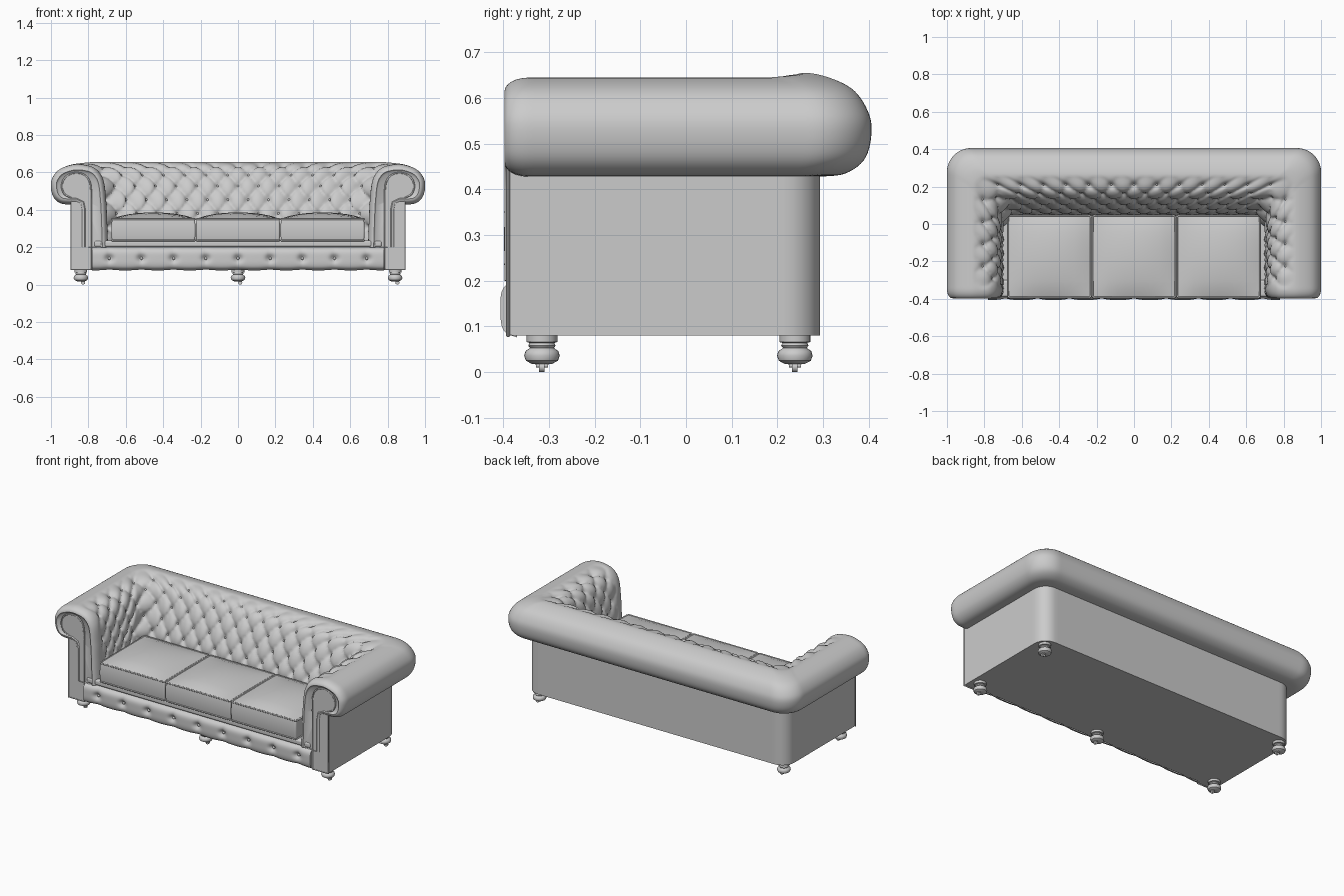
import bpy, bmesh, math
from mathutils import Vector, Matrix

if "Cube" in bpy.data.objects:
    bpy.data.objects.remove(bpy.data.objects["Cube"])

def finish(name, bm, mirror=False, bevel=0, angle=40):
    me = bpy.data.meshes.new(name)
    bmesh.ops.recalc_face_normals(bm, faces=bm.faces[:])
    bm.to_mesh(me); bm.free()
    ob = bpy.data.objects.new(name, me)
    bpy.context.collection.objects.link(ob)
    bpy.context.view_layer.objects.active = ob
    for o in bpy.context.selected_objects:
        o.select_set(False)
    ob.select_set(True)
    bpy.ops.object.shade_smooth_by_angle(angle=math.radians(angle))
    if bevel:
        m = ob.modifiers.new("Bevel", 'BEVEL')
        m.width, m.segments, m.limit_method = bevel, 3, 'ANGLE'
        m.angle_limit = math.radians(45)
    if mirror:
        ob.modifiers.new("Mirror", 'MIRROR')
    return ob

def skin(rings, closed=True, caps=(False, False)):
    bm = bmesh.new()
    vs = [[bm.verts.new(p) for p in r] for r in rings]
    n = len(rings[0])
    for a, b in zip(vs, vs[1:]):
        for j in range(n if closed else n - 1):
            k = (j + 1) % n
            bm.faces.new((a[j], a[k], b[k], b[j]))
    if caps[0]: bm.faces.new(vs[0])
    if caps[1]: bm.faces.new(vs[-1])
    return bm

def spline(pts, sub=12):
    P = [Vector(p) for p in pts]
    P = [2 * P[0] - P[1]] + P + [2 * P[-1] - P[-2]]
    out = []
    for a, b, c, d in zip(P, P[1:], P[2:], P[3:]):
        for s in range(sub):
            t = s / sub
            out.append(0.5 * (2*b + (c - a)*t + (2*a - 5*b + 4*c - d)*t*t + (3*b - a - 3*c + d)*t**3))
    return out + [P[-2]]

def box(name, x0, x1, y0, y1, z0, z1, bevel=0.01):
    bm = bmesh.new()
    bmesh.ops.create_cube(bm, size=1, matrix=Matrix.Translation(((x0+x1)/2, (y0+y1)/2, (z0+z1)/2))
                          @ Matrix.Diagonal((x1-x0, y1-y0, z1-z0, 1)))
    return finish(name, bm, bevel=bevel)

def piping(name, pts, r=0.005, mirror=False):
    cu = bpy.data.curves.new(name, 'CURVE')
    cu.dimensions, cu.bevel_depth, cu.bevel_resolution = '3D', r, 2
    sp = cu.splines.new('POLY')
    sp.points.add(len(pts) - 1)
    for q, p in zip(sp.points, pts):
        q.co = (*p, 1)
    sp.use_cyclic_u = True
    ob = bpy.data.objects.new(name, cu)
    bpy.context.collection.objects.link(ob)
    if mirror:
        ob.modifiers.new("Mirror", 'MIRROR')

# U-shaped plan path, half of it: back centre (0) -> corner -> arm front (132)
NB, NC, NT = 72, 84, 132
def plan(i, da, db, yf):
    w, yb, r = 0.9 + da, 0.3 + db, 0.08 + max(0, da) * 0.5
    if i <= NB:
        return (w - r) * i / NB, yb
    if i <= NC:
        t = (i - NB) / (NC - NB) * math.pi / 2
        return w - r + r * math.sin(t), yb - r + r * math.cos(t)
    return w, yb - r + (yf - yb + r) * (i - NC) / (NT - NC)

# Rolled arm and back section: arm offset, back offset, height, extra back height
prof = [(-.205, -.27, .2, 0), (-.2, -.25, .35, 0), (-.195, -.22, .45, 0), (-.18, -.175, .56, 0),
        (-.135, -.13, .622, .006), (-.06, -.06, .643, .01), (0, 0, .638, .01), (.06, .065, .612, .006),
        (.095, .1, .565, 0), (.1, .105, .515, 0), (.085, .09, .465, 0), (.05, .05, .435, 0),
        (0, 0, .428, 0), (-.05, -.05, .428, 0)]
fine, STEP = spline(prof, 40), 0.0094
sec, acc = [fine[0]], 0
for a, b in zip(fine, fine[1:]):
    acc += math.hypot(b[0] - a[0], b[2] - a[2])
    if acc >= STEP:
        sec.append(b); acc -= STEP
sec += [Vector((-.05, -.05, z, 0)) for z in (.4, .3, .2)]
n = len(sec)
J0 = min(range(n // 2), key=lambda j: abs(sec[j][0] + .06))
nrm = []
for j in range(n):
    d = sec[min(j + 1, n - 1)] - sec[max(j - 1, 0)]
    nrm.append(Vector((d[2], -d[0])).normalized())

def roll_point(i, j, inset, yf=-.345):
    p, m = sec[j], nrm[j]
    x, y = plan(i, p[0] + m[0] * inset, p[1] + m[0] * inset, yf)
    k = min(1, max(0, (NC - i) / (NC - NB)))
    return Vector((x, y, p[2] + p[3] * k + m[1] * inset))

def tuft(i, j):
    v = j - J0
    a, b = i / 12 + v / 16, i / 12 - v / 16
    s = abs(math.sin(math.pi * a) * math.sin(math.pi * b)) ** 0.6
    da, db = a - round(a), b - round(b)
    hole = math.exp(-(da * da + db * db) / 0.03) if (round(a) + round(b)) % 1 == 0 else 0
    fade = max(0, 1 - max(0, v) / 6) * min(1, (NT - i) / 6)
    return (0.016 * (1 - s) + 0.014 * hole) * fade

rings = [[roll_point(i, j, tuft(i, j)) for j in range(n)] for i in range(NT + 1)]
buttons = [rings[i][j] for i in range(0, NT - 5) for j in range(J0 + 1) if sec[j][2] > .33 and
           ((i % 12 == 0 and (J0 - j) % 16 == 0) or (i % 12 == 6 and (J0 - j) % 16 == 8))]
for k in range(1, 7):
    t = k / 6 * math.pi / 2
    rings.append([roll_point(NT, j, .03 * (1 - math.cos(t)), -.345 - .052 * math.sin(t)) for j in range(n)])
rings.append([roll_point(NT, j, .04, -.385) for j in range(n)])
finish("tufted_arms_and_back", skin(rings, caps=(False, True)), mirror=True, angle=60)

# Plain outer walls
walls = []
for i in range(0, NT + 1, 2):
    walls.append([(*plan(i, d, d, -.38), z) for d, z in ((-.007, .08), (-.007, .5), (-.09, .5), (-.09, .08))])
finish("outer_walls", skin(walls, caps=(False, True)), mirror=True)
box("seat_base", -.84, .84, -.37, .25, .08, .225, 0)

# Front rail with a row of buttons
grid = []
rail_buttons = [(k - 4) * .172 for k in range(9)]
for i in range(157):
    x = -.78 + i * .01
    near = min(abs(x - b) for b in rail_buttons)
    row = []
    for j in range(17):
        t = j / 16 * 2 - 1
        puff = .036 * (1 - t ** 4) ** .6
        dip = .02 * math.exp(-(near / .02) ** 2 - (t / .3) ** 2) + .007 * math.exp(-near / .02) * (1 - t ** 4)
        wave = -.004 * (1 - math.exp(-(near / .04) ** 2)) * (t < -.5)
        row.append((x, -.37 - puff + dip, .14 + .06 * t + wave))
    grid.append(row)
finish("front_rail", skin(grid, closed=False, caps=(True, True)), angle=60)
box("rail_lip", -.77, .77, -.39, -.3, .2, .236, .012)

# Buttons
def button_set(name, pts, mirror):
    bm = bmesh.new()
    for p in pts:
        bmesh.ops.create_uvsphere(bm, u_segments=10, v_segments=6, radius=.008, matrix=Matrix.Translation(p))
    finish(name, bm, mirror)
button_set("tuft_buttons", buttons, True)
button_set("rail_buttons", [(x, -.384, .14) for x in rail_buttons], False)

# Arm front panels with scroll top and piping
top = spline([(.785, .45), (.79, .54), (.82, .585), (.87, .597), (.92, .577), (.942, .53), (.928, .485), (.893, .465)], 5)
outline = [Vector((.785, .08))] + top + [Vector((.893, .08))]
finish("arm_front_panel", skin([[(p.x, y, p.y) for p in outline] for y in (-.391, -.34)], caps=(True, True)),
       mirror=True, bevel=.004)
piping("arm_panel_piping", [(p.x, -.389, p.y) for p in outline], .0045, True)

# Seat cushions
def cushion(cx):
    W, y0, y1, z0, z1 = .222, -.393, .045, .23, .352
    cy, hy = (y0 + y1) / 2, (y1 - y0) / 2
    bm = bmesh.new()
    bmesh.ops.create_cube(bm, size=2)
    bmesh.ops.subdivide_edges(bm, edges=bm.edges[:], cuts=9, use_grid_fill=True)
    for v in bm.verts:
        x, y, z = v.co
        bulge = 1 + .025 * (1 - z * z)
        crown = .034 * (1 - x * x) ** .8 * (1 - y * y) ** .7 if z > .99 else 0
        v.co = (cx + x * W * (1 + .01 * (1 - z * z)), cy + y * hy * bulge,
                (z0 + z1) / 2 + z * (z1 - z0) / 2 + crown)
    finish("seat_cushion", bm, bevel=.008)
    for z in (z0 + .006, z1 - .002):
        ring = []
        for sx, sy, a0 in ((1, 1, 0), (-1, 1, 90), (-1, -1, 180), (1, -1, 270)):
            for k in range(5):
                a = math.radians(a0 + k * 22.5)
                ring.append((cx + sx * (W - .012) + .012 * math.cos(a), cy + sy * (hy - .012) + .012 * math.sin(a), z))
        piping("cushion_piping", ring, .005)
for c in (-.452, 0, .452):
    cushion(c)

# Turned feet with casters
def foot(x, y):
    pr = [(.034, .085), (.034, .066), (.027, .064), (.03, .058), (.026, .053), (.036, .046), (.039, .036),
          (.035, .025), (.022, .018), (.012, .017)]
    rr = [[(x + r * math.cos(a * math.pi / 12), y + r * math.sin(a * math.pi / 12), z) for a in range(24)] for r, z in pr]
    finish("turned_foot", skin(rr, caps=(True, True)))
    bm = bmesh.new()
    for rad, length, dz in ((.011, .012, .011), (.004, .026, .014)):
        bmesh.ops.create_cone(bm, cap_ends=True, segments=16, radius1=rad, radius2=rad, depth=length,
                              matrix=Matrix.Translation((x + .012, y, dz)) @ Matrix.Rotation(math.pi / 2, 4, 'X'))
    finish("caster_wheel", bm)
for x, y in ((-.84, -.315), (0, -.315), (.84, -.315), (-.84, .238), (.84, .238)):
    foot(x, y)
